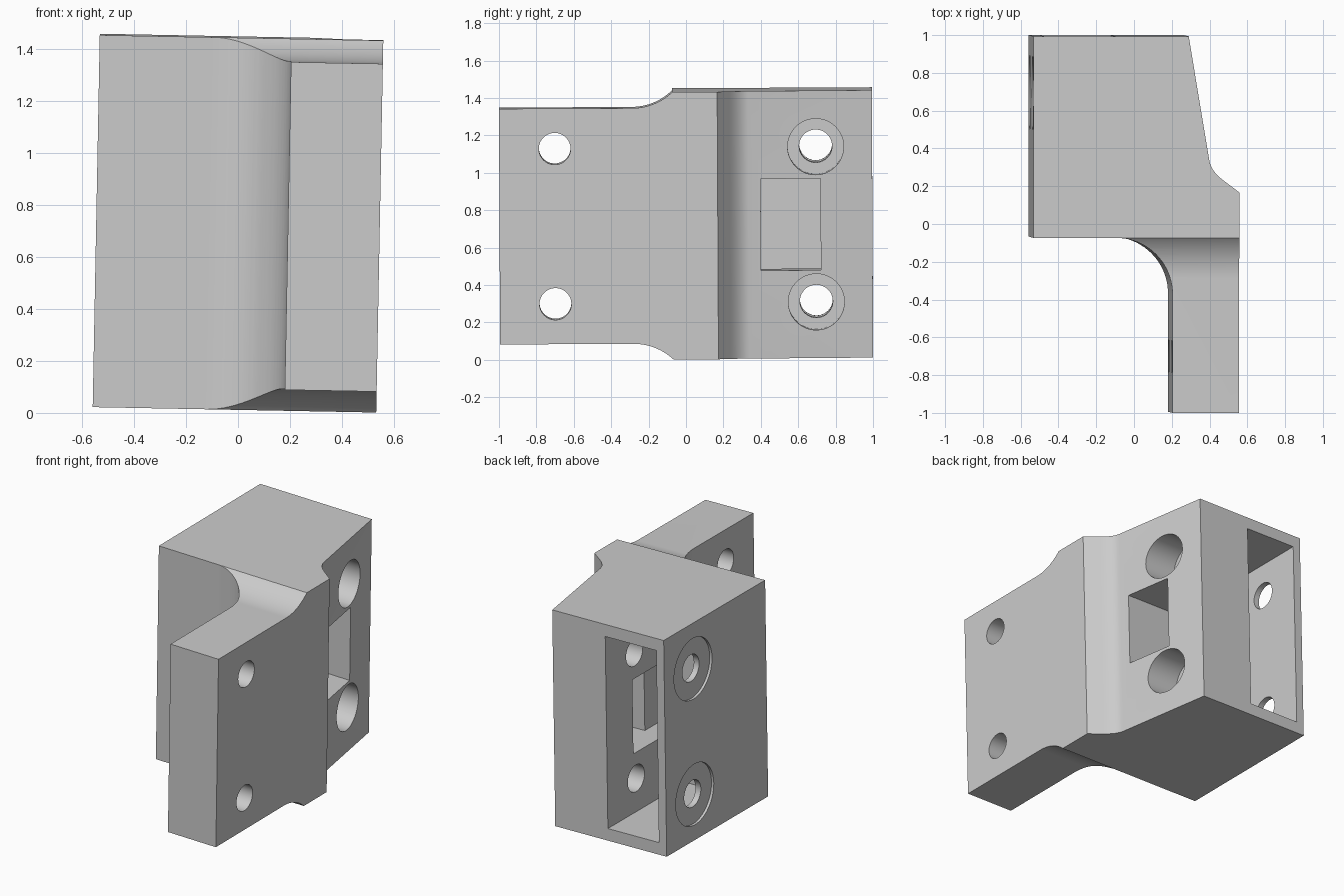
import bpy, bmesh
from math import sin, cos, pi, asin
from mathutils import Matrix, Vector

cube = bpy.data.objects.get("Cube")
if cube:
    bpy.data.objects.remove(cube, do_unlink=True)

grey = bpy.data.materials.new("light_grey")
grey.use_nodes = True
colour = (0.6, 0.6, 0.6, 1)
grey.diffuse_color = colour
grey.node_tree.nodes["Principled BSDF"].inputs["Base Color"].default_value = colour


def finish(name, bm):
    bmesh.ops.recalc_face_normals(bm, faces=bm.faces)
    mesh = bpy.data.meshes.new(name)
    bm.to_mesh(mesh)
    bm.free()
    mesh.materials.append(grey)
    obj = bpy.data.objects.new(name, mesh)
    bpy.context.collection.objects.link(obj)
    return obj


def prism(name, points, sweep):
    bm = bmesh.new()
    face = bm.faces.new([bm.verts.new(p) for p in points])
    out = bmesh.ops.extrude_face_region(bm, geom=[face])["geom"]
    verts = [v for v in out if isinstance(v, bmesh.types.BMVert)]
    bmesh.ops.translate(bm, verts=verts, vec=sweep)
    return finish(name, bm)


def box(name, x0, x1, y0, y1, half_z):
    corners = [(x0, y0), (x1, y0), (x1, y1), (x0, y1)]
    return prism(name, [(x, y, -half_z) for x, y in corners], (0, 0, 2 * half_z))


def bore(name, x0, x1, y, z, radius):
    bm = bmesh.new()
    place = Matrix.Translation(((x0 + x1) / 2, y, z)) @ Matrix.Rotation(pi / 2, 4, "Y")
    bmesh.ops.create_cone(bm, cap_ends=True, segments=48, radius1=radius,
                          radius2=radius, depth=x1 - x0, matrix=place)
    return finish(name, bm)


def boolean(target, tool, operation):
    tool.hide_render = True
    mod = target.modifiers.new("cut", "BOOLEAN")
    mod.operation = operation
    mod.solver = "EXACT"
    mod.object = tool
    bpy.context.view_layer.objects.active = target
    bpy.ops.object.modifier_apply(modifier=mod.name)
    bpy.data.objects.remove(tool, do_unlink=True)


SIDE, BACK, FRONT = 0.545, 0.997, -0.07
TALL, FLANGE_TALL, FLANGE_X = 0.715, 0.63, 0.192
STEPS = 20

# Plan outline: flange, curved step, sloped side, and inner fillet
plan = [(SIDE, -BACK), (SIDE, 0.17)]
a, b, c = Vector((0.46, 0.234)), Vector((0.396, 0.283)), Vector((0.386, 0.335))
for i in range(9):
    t = i / 8
    plan.append(tuple(a * (1 - t) ** 2 + b * 2 * t * (1 - t) + c * t * t))
plan += [(0.276, BACK), (-SIDE, BACK), (-SIDE, FRONT)]
r = 0.3
for i in range(STEPS + 1):
    t = pi / 2 * (1 - i / STEPS)
    plan.append((FLANGE_X - r + r * cos(t), FRONT - r + r * sin(t)))
plan.append((FLANGE_X, -BACK))
bracket = prism("bracket_body", [(x, y, -1) for x, y in plan], (0, 0, 2))

# Side outline: shorter flange, flared up to the full height of the block
run, rise = 0.215, TALL - FLANGE_TALL
r = (run ** 2 + rise ** 2) / (2 * rise)
upper = [(1.2, TALL)]
for i in range(STEPS + 1):
    t = asin(run / r) * (1 - i / STEPS)
    upper.append((FRONT - run + r * sin(t), FLANGE_TALL + r * (1 - cos(t))))
upper.append((-1.2, FLANGE_TALL))
side = upper + [(y, -z) for y, z in reversed(upper)]
boolean(bracket, prism("side_outline", [(-1, y, z) for y, z in side], (2, 0, 0)), "INTERSECT")

# Pocket open at the back, with a recess and a window through the sloped side
boolean(bracket, box("pocket", -0.489, -0.113, 0.18, 1.2, 0.635), "DIFFERENCE")
boolean(bracket, box("recess", -0.2, 0.027, 0.18, 0.72, 0.245), "DIFFERENCE")
boolean(bracket, box("window", -0.05, 0.8, 0.4, 0.72, 0.245), "DIFFERENCE")

# Bolt holes, deep counterbores, shallow outer seats and flange holes
for z in (-0.415, 0.415):
    for name, x0, x1, y, radius in (
            ("bolt_hole", -0.8, 0.8, 0.695, 0.088),
            ("counterbore", 0.12, 0.8, 0.695, 0.15),
            ("outer_seat", -0.8, -0.528, 0.695, 0.2),
            ("flange_hole", 0, 0.8, -0.7, 0.085)):
        boolean(bracket, bore(name, x0, x1, y, z, radius), "DIFFERENCE")

# Slight lean of the whole part
lean = (Matrix.Translation((0, 0, 0.727)) @ Matrix.Rotation(0.019, 4, "Y")
        @ Matrix.Rotation(0.005, 4, "X"))
bracket.data.transform(lean)

bpy.ops.object.select_all(action="DESELECT")
bracket.select_set(True)
bpy.context.view_layer.objects.active = bracket
bpy.ops.object.shade_smooth_by_angle()
